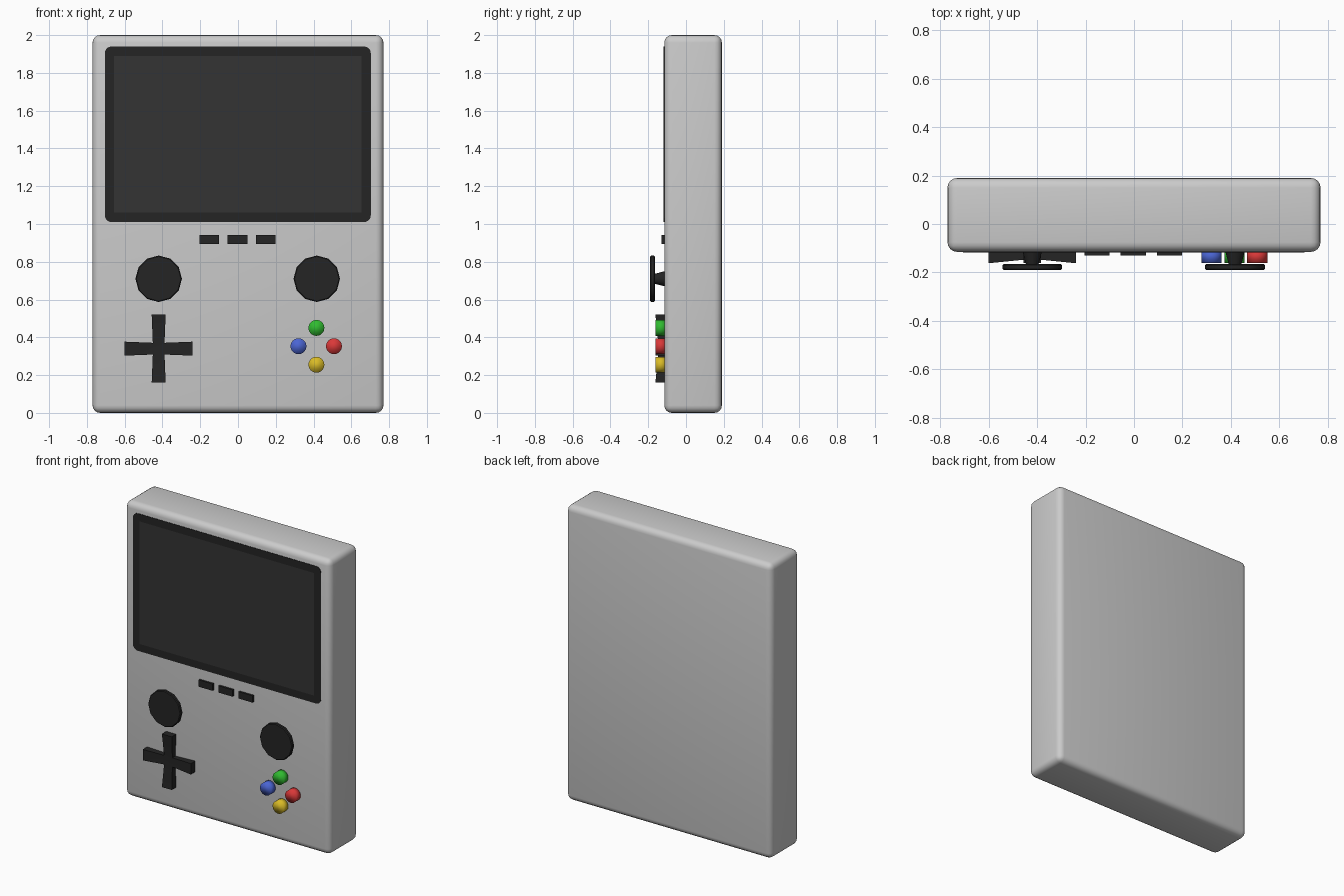
import bpy, bmesh, math
from mathutils import Matrix

if "Cube" in bpy.data.objects:
    bpy.data.objects.remove(bpy.data.objects["Cube"])

FRONT = -0.115  # y of the case's front face


def material(name, rgb):
    m = bpy.data.materials.new(name)
    m.diffuse_color = (*rgb, 1)
    m.use_nodes = True
    m.node_tree.nodes["Principled BSDF"].inputs["Base Color"].default_value = m.diffuse_color
    return m


BLACK = material("black", (0.018, 0.018, 0.018))
GLASS = material("glass", (0.033, 0.033, 0.033))


def finish(bm, name, mat=None, smooth=None):
    bmesh.ops.recalc_face_normals(bm, faces=bm.faces)
    me = bpy.data.meshes.new(name)
    bm.to_mesh(me)
    bm.free()
    ob = bpy.data.objects.new(name, me)
    bpy.context.collection.objects.link(ob)
    if mat:
        me.materials.append(mat)
    if smooth is not None:
        bpy.ops.object.select_all(action='DESELECT')
        ob.select_set(True)
        bpy.context.view_layer.objects.active = ob
        bpy.ops.object.shade_smooth_by_angle(angle=math.radians(smooth))
    return ob


def box(bm, x0, x1, y0, y1, z0, z1):
    m = Matrix.Translation(((x0 + x1) / 2, (y0 + y1) / 2, (z0 + z1) / 2))
    m = m @ Matrix.Diagonal((x1 - x0, y1 - y0, z1 - z0, 1))
    return bmesh.ops.create_cube(bm, size=1, matrix=m)["verts"]


def disc(bm, x, z, y0, y1, r0, r1, sides):
    # cone or cylinder along y; r0 is the radius at y0 (front)
    m = Matrix.Translation((x, (y0 + y1) / 2, z)) @ Matrix.Rotation(-math.pi / 2, 4, 'X')
    bmesh.ops.create_cone(bm, cap_ends=True, segments=sides, radius1=r0, radius2=r1,
                          depth=y1 - y0, matrix=m)


# Case: box with rounded edges
bm = bmesh.new()
box(bm, -0.77, 0.77, FRONT, 0.19, 0, 2)
bmesh.ops.bevel(bm, geom=bm.edges[:], offset=0.04, segments=4, profile=0.5, affect='EDGES')
finish(bm, "case", smooth=40)

# Screen bezel: rounded plate with a shallow recess for the screen
bm = bmesh.new()
box(bm, -0.705, 0.703, FRONT - 0.003, FRONT + 0.02, 1.01, 1.94)
corners = [e for e in bm.edges if abs(e.verts[0].co.y - e.verts[1].co.y) > 0.01]
bmesh.ops.bevel(bm, geom=corners, offset=0.035, segments=4, profile=0.5, affect='EDGES')
front = min(bm.faces, key=lambda f: f.calc_center_median().y)
bmesh.ops.inset_region(bm, faces=[front], thickness=0.05)
bmesh.ops.delete(bm, geom=[front], context='FACES')
finish(bm, "screen_bezel", BLACK)

# Screen
bm = bmesh.new()
box(bm, -0.656, 0.654, FRONT - 0.002, FRONT + 0.01, 1.059, 1.891)
finish(bm, "screen", GLASS)

# Three menu buttons
for i in range(3):
    x = -0.153 + 0.15 * i
    bm = bmesh.new()
    box(bm, x - 0.052, x + 0.052, FRONT - 0.014, FRONT + 0.01, 0.895, 0.941)
    finish(bm, f"menu_button_{i + 1}", BLACK)

# Thumb sticks: tapered stem and twelve-sided cap with a chamfered rim
for side, x in (("left", -0.42), ("right", 0.417)):
    bm = bmesh.new()
    disc(bm, x, 0.71, -0.19, -0.165, 0.123, 0.123, 12)
    rims = [e for e in bm.edges if abs(e.verts[0].co.y - e.verts[1].co.y) < 1e-4]
    bmesh.ops.bevel(bm, geom=rims, offset=0.005, segments=1, affect='EDGES')
    disc(bm, x, 0.71, -0.167, FRONT + 0.01, 0.026, 0.042, 12)
    finish(bm, f"{side}_thumb_stick", BLACK, smooth=35)

# Direction pad: four arms rising from a dished centre, flaring at the ends
bm = bmesh.new()
w, tip, reach, dish = 0.031, 0.037, 0.18, -0.147
for k in range(4):
    verts = []
    for y_in, y_out in ((dish, -0.162), (FRONT + 0.01, FRONT + 0.01)):
        for px, y, pz in ((w, y_in, -w), (reach, y_out, -tip), (reach, y_out, tip), (w, y_in, w)):
            a = k * math.pi / 2
            verts.append(bm.verts.new((-0.42 + px * math.cos(a) - pz * math.sin(a), y,
                                       0.34 + px * math.sin(a) + pz * math.cos(a))))
    f, b = verts[:4], verts[4:]
    bm.faces.new(f)
    for i in range(3):
        bm.faces.new((f[i], f[i + 1], b[i + 1], b[i]))
bmesh.ops.remove_doubles(bm, verts=bm.verts, dist=1e-4)
centre = [v for v in bm.verts if abs(v.co.y - dish) < 1e-4]
centre.sort(key=lambda v: math.atan2(v.co.z - 0.34, v.co.x + 0.42))
bm.faces.new(centre)
finish(bm, "direction_pad", BLACK, smooth=30)

# Four coloured action buttons, softly shaded
for name, x, z, rgb in (("green", 0.415, 0.45, (0.03, 0.5, 0.03)),
                        ("blue", 0.32, 0.353, (0.07, 0.13, 0.65)),
                        ("red", 0.508, 0.353, (0.7, 0.04, 0.04)),
                        ("yellow", 0.415, 0.255, (0.7, 0.5, 0.02))):
    bm = bmesh.new()
    disc(bm, x, z, -0.162, FRONT + 0.01, 0.042, 0.042, 32)
    finish(bm, f"{name}_button", material(name, rgb), smooth=180)
